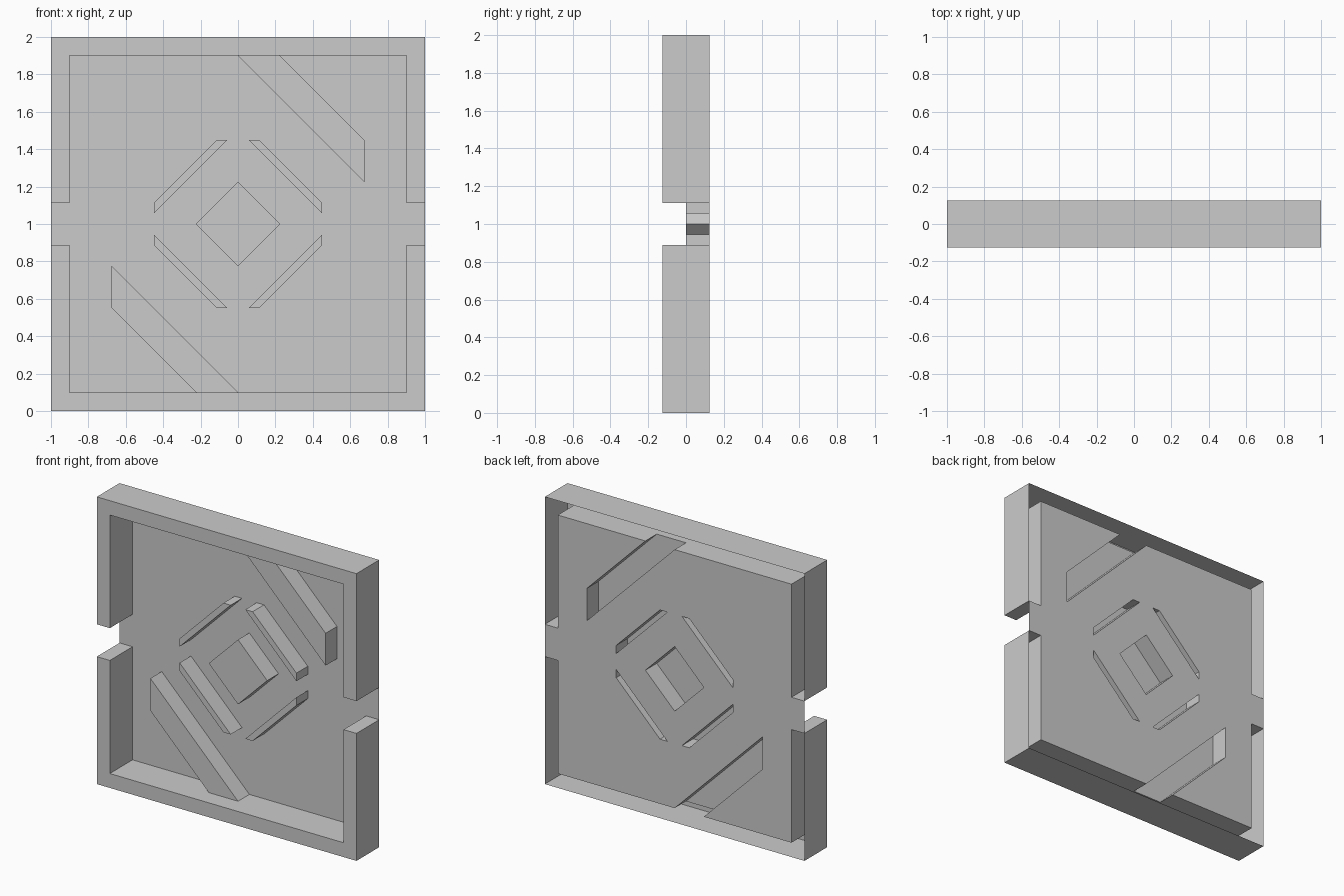
import bpy
import bmesh

if "Cube" in bpy.data.objects:
    bpy.data.objects.remove(bpy.data.objects["Cube"])

FRONT, RAISED, BACK = -0.125, 0.0, 0.125
U = 0.1125  # layout module

grey = bpy.data.materials.new("light grey")
grey.use_nodes = True
grey.diffuse_color = (0.6, 0.6, 0.6, 1)
grey.node_tree.nodes["Principled BSDF"].inputs["Base Color"].default_value = (0.6, 0.6, 0.6, 1)


def finish(name, bm):
    mesh = bpy.data.meshes.new(name)
    bm.to_mesh(mesh)
    bm.free()
    mesh.materials.append(grey)
    obj = bpy.data.objects.new(name, mesh)
    bpy.context.collection.objects.link(obj)


def turn(outline):
    """Half turn about the centre of the tile."""
    return [(-x, -z) for x, z in outline]


def flip(outline):
    """Mirror left to right, keeping the winding."""
    return [(-x, z) for x, z in reversed(outline)]


def open_shell(name, outline, front, depths):
    """Front face with side walls running back; the back stays open."""
    bm = bmesh.new()

    def vert(p, y):
        return bm.verts.new((p[0], y, p[1] + 1))

    bm.faces.new([vert(p, front) for p in outline])
    for i, depth in enumerate(depths):
        a, b = outline[i], outline[(i + 1) % len(outline)]
        if depth is not None:
            bm.faces.new([vert(a, front), vert(a, depth), vert(b, depth), vert(b, front)])
    bmesh.ops.remove_doubles(bm, verts=bm.verts, dist=0.0001)
    finish(name, bm)


# Outlines, measured from the tile centre
frame = [(1, U), (1, 1), (-1, 1), (-1, U), (-0.9, U), (-0.9, 0.9),
         (0, 0.9), (2 * U, 0.9), (0.9, 0.9), (0.9, U)]
strip = [(2 * U, 0.9), (0, 0.9), (6 * U, 2 * U), (6 * U, 4 * U)]
bar = [(U / 2, 4 * U), (4 * U, U / 2), (4 * U, U), (U, 4 * U)]
diamond = [(2 * U, 0), (0, 2 * U), (-2 * U, 0), (0, -2 * U)]
bars = [bar, flip(bar), turn(bar), turn(flip(bar))]

# Frame halves, with the inner wall cut where a strip runs into it
frame_depths = [BACK] * len(frame)
frame_depths[6] = RAISED
open_shell("upper_frame", frame, FRONT, frame_depths)
open_shell("lower_frame", turn(frame), FRONT, frame_depths)

# Raised corner strips, open at the frame end
strip_depths = [None, BACK, BACK, BACK]
open_shell("upper_corner_strip", strip, RAISED, strip_depths)
open_shell("lower_corner_strip", turn(strip), RAISED, strip_depths)

# Raised centre diamond and the four bars around it
open_shell("centre_diamond", diamond, RAISED, [BACK] * 4)
for name, outline in zip(("upper_left", "upper_right", "lower_right", "lower_left"), bars):
    open_shell(name + "_bar", outline, RAISED, [BACK] * 4)

# Thin back panel with side tabs and openings behind the raised shapes
half = [(1, -U), (1, U), (0.9, U), (0.9, 0.9), strip[0], strip[3], strip[2], strip[1],
        (-0.9, 0.9), (-0.9, U)]
bm = bmesh.new()
edges = []
for loop in [half + turn(half), diamond] + bars:
    verts = [bm.verts.new((x, BACK, z + 1)) for x, z in loop]
    edges += [bm.edges.new((verts[i - 1], verts[i])) for i in range(len(verts))]
bmesh.ops.triangle_fill(bm, edges=edges, use_beauty=True, normal=(0, -1, 0))
bmesh.ops.dissolve_limit(bm, angle_limit=0.01, verts=bm.verts, edges=bm.edges)
finish("back_panel", bm)
